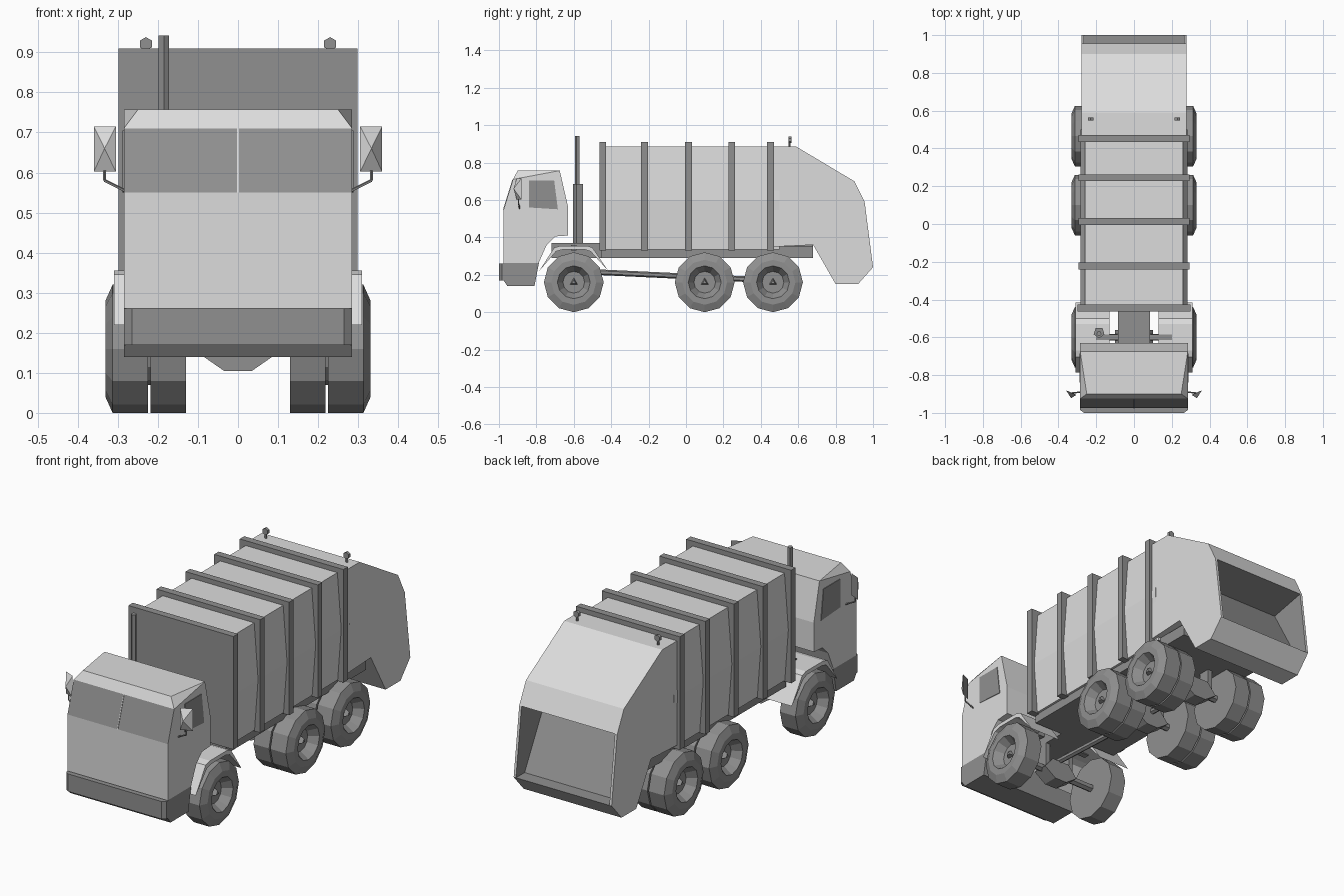
import bpy, bmesh, math
from mathutils import Vector

if "Cube" in bpy.data.objects:
    bpy.data.objects.remove(bpy.data.objects["Cube"], do_unlink=True)


def material(name, v):
    m = bpy.data.materials.new(name)
    m.use_nodes = True
    m.diffuse_color = (v, v, v, 1)
    b = m.node_tree.nodes["Principled BSDF"]
    b.inputs["Base Color"].default_value = (v, v, v, 1)
    b.inputs["Roughness"].default_value = 0.8
    return m


LIGHT = material("light grey paint", 0.72)
DARK = material("dark grey", 0.28)


def finish(name, bm, mats, rule=None):
    bmesh.ops.recalc_face_normals(bm, faces=bm.faces)
    bm.normal_update()
    if rule:
        for f in bm.faces:
            f.material_index = int(rule(f.calc_center_median(), f.normal))
    me = bpy.data.meshes.new(name)
    bm.to_mesh(me)
    bm.free()
    ob = bpy.data.objects.new(name, me)
    for m in mats:
        me.materials.append(m)
    bpy.context.collection.objects.link(ob)
    return ob


def extruded(points, a, b, place):
    """Closed profile swept from a to b; place(p, q, t) gives the position."""
    bm = bmesh.new()
    rings = [[bm.verts.new(place(p, q, t)) for p, q in points] for t in (a, b)]
    n = len(points)
    for r in rings:
        bm.faces.new(r)
    for i in range(n):
        j = (i + 1) % n
        bm.faces.new((rings[0][i], rings[0][j], rings[1][j], rings[1][i]))
    return bm


def side_profile(points, x0, x1):
    return extruded(points, x0, x1, lambda p, q, t: (t, p, q))


def front_profile(points, y0, y1):
    return extruded(points, y0, y1, lambda p, q, t: (p, t, q))


def box(name, x, y, z, mat):
    pts = [(y[0], z[0]), (y[1], z[0]), (y[1], z[1]), (y[0], z[1])]
    return finish(name, side_profile(pts, *x), [mat])


def rod(name, a, b, r, n, mat, r2=None):
    a, b = Vector(a), Vector(b)
    bm = bmesh.new()
    bmesh.ops.create_cone(bm, cap_ends=True, segments=n, radius1=r,
                          radius2=r if r2 is None else r2, depth=(b - a).length)
    turn = (b - a).to_track_quat('Z', 'Y').to_matrix().to_4x4()
    turn.translation = (a + b) / 2
    bm.transform(turn)
    return finish(name, bm, [mat])


def wheel(name, s, y, rings, n=12):
    """Lathe of (x, radius) rings about the axle."""
    bm = bmesh.new()
    loops = [[bm.verts.new((s * x, y + r * math.sin(2 * math.pi * k / n),
                            0.16 + r * math.cos(2 * math.pi * k / n)))
              for k in range(n)] for x, r in rings]
    for a, b in zip(loops, loops[1:]):
        for k in range(n):
            j = (k + 1) % n
            bm.faces.new((a[k], a[j], b[j], b[k]))
    bm.faces.new(loops[0])
    bm.faces.new(loops[-1])
    finish(name, bm, [DARK])


# Cab: side profile, pinched front roof corners, dark skirt and windscreen
W = 0.285
cab = [(-.975, .17), (-.975, .55), (-.925, .71), (-.90, .757), (-.675, .757),
       (-.63, .56), (-.63, .41), (-.70, .405), (-.745, .36), (-.785, .27),
       (-.81, .14), (-.955, .14)]
bm = side_profile(cab, -W, W)
bm.verts.ensure_lookup_table()
for k in (0, len(cab)):
    bmesh.ops.connect_verts(bm, verts=[bm.verts[k + 2], bm.verts[k + 4]])
    bm.verts[k + 3].co.x *= 0.25 / W
bmesh.ops.bisect_plane(bm, geom=bm.verts[:] + bm.edges[:] + bm.faces[:],
                       plane_co=(0, 0, .262), plane_no=(0, 0, 1))
finish("cab", bm, [LIGHT, DARK], lambda c, n: c.z < .255 or
       (.6 < c.z < .66 and c.y < -.9 and n.y < -.8))
finish("windscreen_divider", side_profile(
    [(-.978, .55), (-.928, .71), (-.92, .71), (-.97, .55)], -.002, .002), [LIGHT])
bumper = [(-W, -.972), (-W, -.985), (-.265, -1), (.265, -1), (W, -.985), (W, -.972)]
finish("bumper", extruded(bumper, .17, .26, lambda p, q, t: (p, q, t)), [DARK])

# Paired cab parts
for s, side in ((1, "left"), (-1, "right")):
    finish(side + "_side_window", side_profile(
        [(-.84, .56), (-.84, .705), (-.705, .705), (-.685, .55)],
        s * .282, s * .288), [DARK])
    # Mirror: shallow pyramid shell with a dark glass behind
    bm = bmesh.new()
    rim = [bm.verts.new((s * x, y, z)) for x, y, z in
           ((.305, -.905, .602), (.36, -.88, .602), (.36, -.88, .715), (.305, -.905, .715))]
    tip = bm.verts.new((s * .333, -.922, .66))
    bm.faces.new(rim)
    for i in range(4):
        bm.faces.new((rim[i], rim[(i + 1) % 4], tip))
    finish(side + "_mirror", bm, [LIGHT, DARK], lambda c, n: n.y > .5)
    path = [(s * .283, -.89, .555), (s * .333, -.895, .58), (s * .333, -.895, .605)]
    for a, b in zip(path, path[1:]):
        rod(side + "_mirror_arm", a, b, .004, 5, DARK)
    # Front mudguard: thin folded arch
    guard = [(-.785, .22), (-.705, .345), (-.67, .355), (-.53, .355), (-.50, .345),
             (-.415, .22), (-.51, .325), (-.54, .335), (-.66, .335), (-.695, .325)]
    finish(side + "_mudguard", side_profile(guard, s * .13, s * .31), [LIGHT])

# Exhaust stack
rod("exhaust_muffler", (-.185, -.575, .34), (-.185, -.575, .685), .03, 5, DARK)
rod("exhaust_pipe", (-.185, -.58, .68), (-.185, -.58, .942), .014, 5, DARK)

# Chassis
box("chassis", (-.085, .085), (-.72, .68), (.29, .37), DARK)
for s, side in ((1, "left"), (-1, "right")):
    box(side + "_sill", (s * .085, s * .25), (-.455, .68), (.29, .35), DARK)
box("cab_crossmember", (-.20, .20), (-.615, -.585), (.33, .36), DARK)

# Container with slightly bulging sides, and its ribs
half = [(.262, .335), (.282, .60), (.26, .885)]
hull = half + [(-x, z) for x, z in reversed(half)]
finish("container", front_profile(hull, -.45, .50), [LIGHT])
for i, y in enumerate((-.445, -.222, .013, .245, .452)):
    w = .298 if i == 0 else .294
    box("container_rib", (-w, w), (y - .018, y + .018), (.33, .91), DARK)

# Tail hopper: core with a wedge-shaped loading bay between two side walls
front = [(.47, .35), (.47, .885), (.59, .885), (.90, .70), (.955, .59)]
low = [(1.0, .24), (.92, .15), (.80, .15), (.68, .36)]
bay = [(.76, .55), (.93, .24)]
finish("hopper", side_profile(front + bay + low, -.266, .266), [LIGHT, DARK],
       lambda c, n: c.y > .8 and .23 < c.z < .6 and abs(n.x) < .5)
for s, side in ((1, "left"), (-1, "right")):
    finish(side + "_hopper_wall", side_profile(front + low, s * .265, s * .278),
           [LIGHT, DARK], lambda c, n: n.x * s < -.5)
    # Beacons on short stems
    rod(side + "_beacon_stem", (s * .23, .555, .88), (s * .23, .555, .915), .006, 5, DARK)
    rod(side + "_beacon", (s * .23, .547, .921), (s * .23, .563, .921), .017, 6, DARK)

# Wheels, axles and differentials
outer = [(.225, .10), (.225, .16), (.313, .16), (.331, .12), (.331, .088),
         (.285, .058), (.285, .02)]
inner = [(.13, .10), (.13, .16), (.218, .16), (.218, .10)]
for y, label in ((-.60, "front"), (.10, "middle"), (.465, "rear")):
    for s, side in ((1, "left"), (-1, "right")):
        wheel(f"{label}_{side}_wheel", s, y, outer)
        rod(f"{label}_{side}_hub", (s * .28, y, .16), (s * .305, y, .16), .026, 3, DARK, .012)
        if label != "front":
            wheel(f"{label}_{side}_inner_wheel", s, y, inner)
            rod(f"{label}_{side}_drum", (s * .21, y, .16), (s * .23, y, .16), .09, 12, DARK)
        box(f"{label}_{side}_spring", (s * .06, s * .085), (y - .03, y + .03), (.16, .30), DARK)
    rod(label + "_axle", (-.24, y, .16), (.24, y, .16), .02, 6, DARK)
    casing = [(-.10, .15), (-.035, .105), (.035, .105), (.10, .15), (.05, .21), (-.05, .21)]
    finish(label + "_differential", front_profile(casing, y - .04, y + .04), [DARK])
rod("drive_shaft", (0, -.60, .22), (0, .465, .17), .015, 6, DARK)
